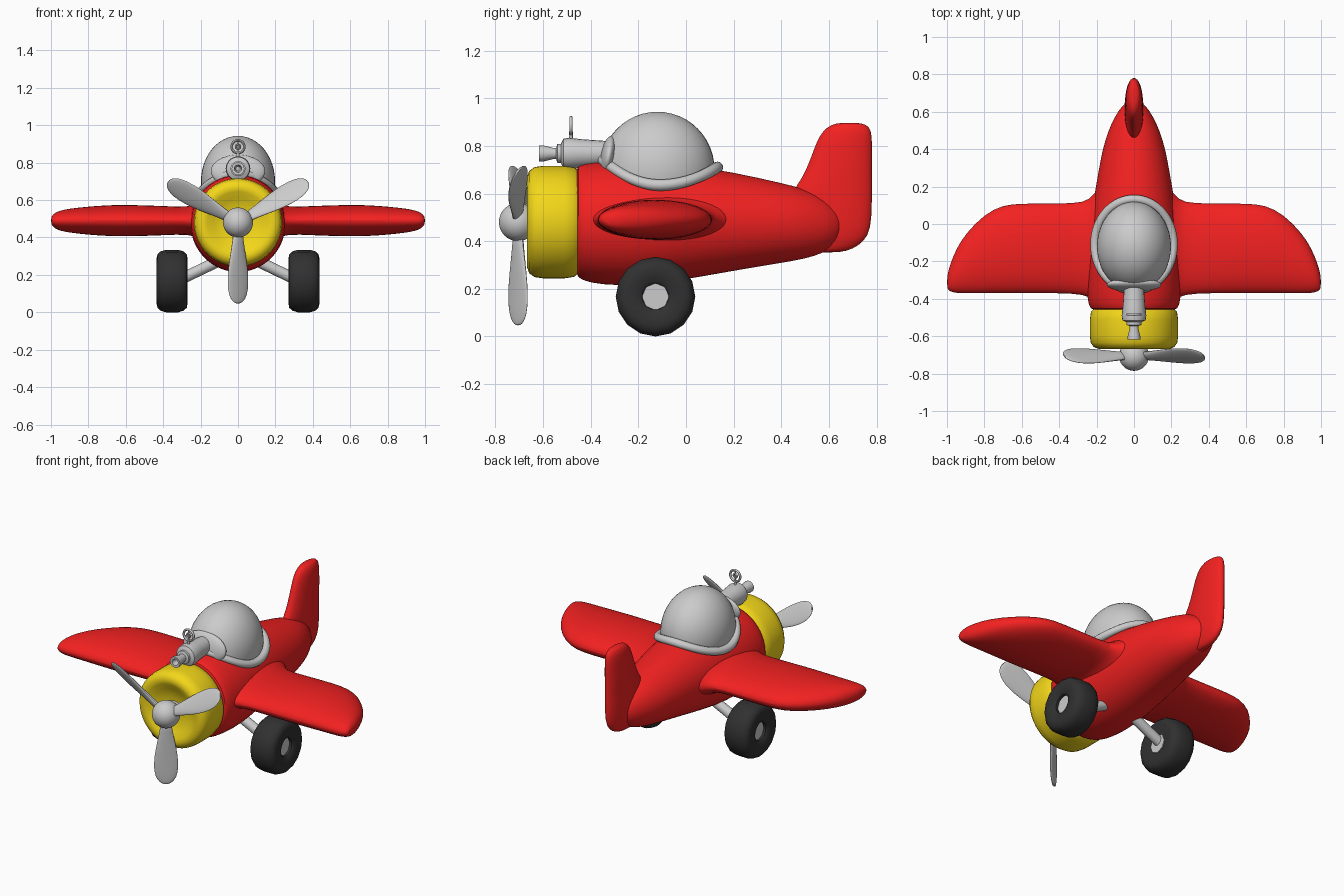
import bpy, bmesh
from math import sin, cos, pi, radians
from mathutils import Vector

if "Cube" in bpy.data.objects:
    bpy.data.objects.remove(bpy.data.objects["Cube"])


def material(name, rgb):
    m = bpy.data.materials.new(name)
    m.diffuse_color = (*rgb, 1)
    m.use_nodes = True
    m.node_tree.nodes["Principled BSDF"].inputs["Base Color"].default_value = m.diffuse_color
    return m


RED = material("red", (0.9, 0.015, 0.015))
YELLOW = material("yellow", (0.9, 0.68, 0.01))
BLACK = material("black", (0.03, 0.03, 0.03))


def finish(ob, mat=None, subsurf=0, angle=45):
    if mat:
        ob.data.materials.append(mat)
    bpy.ops.object.select_all(action='DESELECT')
    ob.select_set(True)
    bpy.context.view_layer.objects.active = ob
    bpy.ops.object.shade_smooth_by_angle(angle=radians(angle))
    if subsurf:
        s = ob.modifiers.new("Subdivision", 'SUBSURF')
        s.levels = s.render_levels = subsurf
    return ob


def loft(name, rings, mat=None, closed=False, subsurf=0, angle=40):
    """Skin a list of equal-length rings of points."""
    bm = bmesh.new()
    vs = [[bm.verts.new(p) for p in r] for r in rings]
    n = len(vs[0])
    pairs = list(zip(vs, vs[1:])) + ([(vs[-1], vs[0])] if closed else [])
    for a, b in pairs:
        for i in range(n):
            j = (i + 1) % n
            bm.faces.new((a[i], a[j], b[j], b[i]))
    if not closed:
        bm.faces.new(vs[0])
        bm.faces.new(vs[-1])
    bmesh.ops.recalc_face_normals(bm, faces=bm.faces)
    me = bpy.data.meshes.new(name)
    bm.to_mesh(me)
    bm.free()
    ob = bpy.data.objects.new(name, me)
    bpy.context.collection.objects.link(ob)
    return finish(ob, mat, subsurf, angle)


def oval(c, u, v, n=24):
    c, u, v = Vector(c), Vector(u), Vector(v)
    return [c + u * cos(2 * pi * i / n) + v * sin(2 * pi * i / n) for i in range(n)]


def lathe(name, origin, direction, profile, n=32, mat=None):
    """Revolve (radius, distance) pairs about an axis."""
    d = Vector(direction).normalized()
    q = d.to_track_quat('Z', 'Y')
    u, v = q @ Vector((1, 0, 0)), q @ Vector((0, 1, 0))
    return loft(name, [oval(Vector(origin) + d * t, u * r, v * r, n) for r, t in profile], mat)


def ellipsoid(name, c, size):
    bpy.ops.mesh.primitive_uv_sphere_add(segments=40, ring_count=24, location=c)
    ob = bpy.context.object
    ob.name = name
    ob.scale = size
    return finish(ob)


# Fuselage: y, bottom, top, half width
body = [(-.46, .26, .70, .215), (-.455, .25, .715, .23), (-.43, .232, .727, .245),
        (-.36, .216, .737, .255), (-.2, .21, .737, .257), (0, .238, .722, .237),
        (.2, .275, .69, .205), (.4, .308, .645, .17), (.5, .325, .62, .138),
        (.58, .35, .585, .1), (.635, .39, .54, .062), (.66, .435, .50, .025)]
loft("fuselage", [oval((0, y, (b + t) / 2), (w, 0, 0), (0, 0, (t - b) / 2), 32)
                  for y, b, t, w in body], RED, subsurf=1)

# Wings with root fillets: x, leading y, trailing y, half thickness
half = [(.17, -.45, .23, .13), (.215, -.41, .16, .095), (.26, -.378, .115, .072),
        (.4, -.372, .112, .079), (.6, -.372, .112, .086), (.7, -.372, .105, .083),
        (.8, -.372, .055, .076), (.9, -.372, -.05, .065), (.95, -.37, -.13, .055),
        (.985, -.362, -.22, .04), (1.0, -.345, -.28, .018)]
span = [(-x, a, b, t) for x, a, b, t in reversed(half)] + half
loft("wings", [oval((x, (a + b) / 2, .49), (0, (b - a) / 2, 0), (0, 0, t))
               for x, a, b, t in span], RED, subsurf=1)

# Tail fin: z, front y, rear y, half thickness
fin = [(.352, .54, .64, .015), (.365, .50, .70, .03), (.40, .46, .75, .042), (.45, .45, .778, .05),
       (.56, .44, .782, .052), (.62, .45, .782, .05), (.66, .485, .782, .05), (.74, .52, .782, .048),
       (.82, .548, .782, .045), (.865, .575, .778, .04), (.89, .61, .76, .028), (.897, .65, .72, .012)]
loft("tail_fin", [oval((0, (a + b) / 2, z), (0, (b - a) / 2, 0), (t, 0, 0))
                  for z, a, b, t in fin], RED, subsurf=1)

# Engine cowl with dished front
lathe("cowl", (0, 0, .48), (0, 1, 0),
      [(.19, -.45), (.215, -.452), (.23, -.47), (.236, -.51), (.236, -.6), (.231, -.635),
       (.215, -.658), (.19, -.667), (.165, -.662), (.13, -.64), (.07, -.622), (.01, -.62)], 48, YELLOW)

# Propeller: hub and three pitched blades
ellipsoid("propeller_hub", (0, -.705, .48), (.08, .08, .08))
lathe("propeller_shaft", (0, -.7, .48), (0, 1, 0), [(.05, 0), (.05, .1)])
blade = [(.04, .03, .018), (.1, .036, .016), (.18, .053, .014), (.26, .068, .012),
         (.34, .071, .011), (.39, .06, .01), (.42, .04, .008), (.434, .015, .005)]
pitch = radians(36)
for k in range(3):
    a = radians(-90 + 120 * k)
    out, side = Vector((cos(a), 0, sin(a))), Vector((sin(a), 0, -cos(a)))
    chord = side * cos(pitch) - Vector((0, 1, 0)) * sin(pitch)
    hub = Vector((0, -.705, .48))
    loft(f"propeller_blade_{k + 1}", [oval(hub + out * r, chord * w, out.cross(chord) * t, 16)
                                      for r, w, t in blade], subsurf=1)

# Canopy dome, windshield band and rim that follows the fuselage
ellipsoid("canopy", (0, -.12, .70), (.198, .24, .243))
shield = ellipsoid("windshield_band", (0, -.325, .755), (.145, .035, .088))
shield.rotation_euler.x = radians(-10)
rim = []
for i in range(64):
    a = 2 * pi * i / 64
    s, c = sin(a), cos(a)
    z = .635 + c * c * (.075 if c > 0 else .11)
    rim.append(oval((.21 * s, -.11 + .242 * c, z), (.024 * s, .024 * c, 0), (0, 0, .024), 12))
loft("canopy_rim", rim, closed=True)

# Nose gun with hollow muzzle
lathe("gun", (0, 0, .768), (0, 1, 0),
      [(.012, -.58), (.02, -.617), (.034, -.618), (.034, -.6), (.024, -.56), (.024, -.545),
       (.04, -.54), (.04, -.525), (.062, -.515), (.066, -.49), (.06, -.44), (.05, -.3)], 20)
# Ring sight on a post
lathe("sight_post", (0, -.483, .81), (0, 0, 1), [(.008, 0), (.008, .05)], 12)
for name, r, t in (("sight_outer_ring", .034, .007), ("sight_inner_ring", .012, .005)):
    bpy.ops.mesh.primitive_torus_add(major_segments=28, minor_segments=8, major_radius=r, minor_radius=t,
                                     location=(0, -.483, .885), rotation=(pi / 2, 0, 0))
    bpy.context.object.name = name
    finish(bpy.context.object)
lathe("sight_bar", (0, -.483, .85), (0, 0, 1), [(.004, 0), (.004, .068)], 8)

# Landing gear
for s, side in ((1, "right"), (-1, "left")):
    c = (0, -.128, .167)
    lathe(f"{side}_tyre", c, (s, 0, 0),
          [(.05, .285), (.12, .27), (.143, .274), (.158, .29), (.167, .32), (.167, .385), (.158, .415),
           (.143, .43), (.12, .436), (.065, .43), (.055, .42), (.055, .395)], 16, BLACK)
    lathe(f"{side}_wheel_hub", c, (s, 0, 0), [(.057, .28), (.057, .405)], 8)
    top, end = Vector((s * .06, -.128, .295)), Vector((s * .31, -.128, .175))
    lathe(f"{side}_strut", top, end - top, [(.03, 0), (.03, (end - top).length)], 16)
